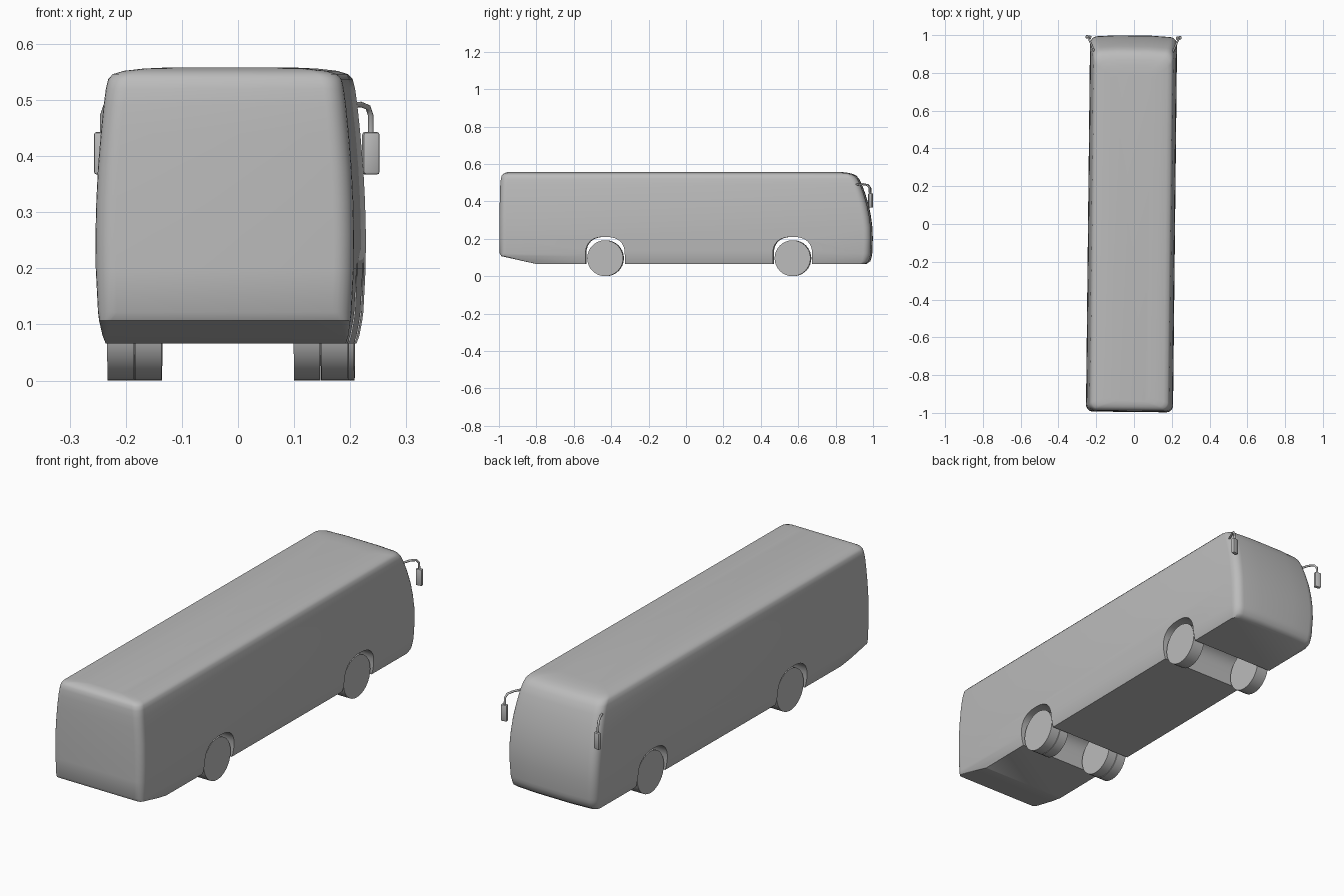
import bpy, bmesh, math
from mathutils import Matrix, Vector

cube = bpy.data.objects.get("Cube")
if cube:
    bpy.data.objects.remove(cube, do_unlink=True)

paint = bpy.data.materials.new("plain_grey")
paint.use_nodes = True
paint.diffuse_color = (0.5, 0.5, 0.5, 1)
paint.node_tree.nodes["Principled BSDF"].inputs["Base Color"].default_value = (0.5, 0.5, 0.5, 1)

# The whole vehicle stands slightly turned about the vertical axis
PLACE = Matrix.Translation((-0.013, 0, 0)) @ Matrix.Rotation(-0.011, 4, "Z")


def make_object(name, bm, angle=30):
    bmesh.ops.recalc_face_normals(bm, faces=bm.faces)
    mesh = bpy.data.meshes.new(name)
    bm.to_mesh(mesh)
    bm.free()
    obj = bpy.data.objects.new(name, mesh)
    bpy.context.collection.objects.link(obj)
    mesh.materials.append(paint)
    mesh.transform(PLACE)
    smooth(obj, angle)
    return obj


def smooth(obj, angle):
    bpy.ops.object.select_all(action="DESELECT")
    obj.select_set(True)
    bpy.context.view_layer.objects.active = obj
    bpy.ops.object.shade_smooth_by_angle(angle=math.radians(angle))


def loft(rings):
    """Skin equal-length rings of points and cap both ends."""
    bm = bmesh.new()
    rows = [[bm.verts.new(p) for p in ring] for ring in rings]
    n = len(rows[0])
    for low, high in zip(rows, rows[1:]):
        for i in range(n):
            j = (i + 1) % n
            bm.faces.new((low[i], low[j], high[j], high[i]))
    bm.faces.new(rows[0][::-1])
    bm.faces.new(rows[-1])
    return bm


def plan_ring(z, half, rear, front, r_rear, r_front, steps=6):
    """Rounded rectangle outline with a gently bowed front."""
    right = []
    for k in range(steps + 1):
        a = -math.pi / 2 + math.pi / 2 * k / steps
        right.append((half - r_rear + r_rear * math.cos(a), rear + r_rear + r_rear * math.sin(a)))
    for k in range(steps + 1):
        a = math.pi / 2 * k / steps
        right.append((half - r_front + r_front * math.cos(a),
                      front - 0.006 - r_front + r_front * math.sin(a)))
    right.append((half * 0.4, front))
    return [(x, y, z) for x, y in right] + [(-x, y, z) for x, y in reversed(right)]


# Body shell: height, half width, rear, front, rear corner, front corner
levels = [
    (0.066, 0.214, -0.80, 0.965, 0.004, 0.03),
    (0.080, 0.219, -0.865, 0.985, 0.006, 0.035),
    (0.107, 0.224, -0.985, 0.993, 0.022, 0.04),
    (0.122, 0.226, -0.994, 0.995, 0.034, 0.04),
    (0.200, 0.230, -0.995, 0.998, 0.036, 0.04),
    (0.260, 0.2305, -0.995, 0.996, 0.036, 0.04),
    (0.320, 0.229, -0.995, 0.988, 0.036, 0.04),
    (0.380, 0.226, -0.994, 0.976, 0.036, 0.04),
    (0.440, 0.221, -0.993, 0.958, 0.036, 0.04),
    (0.490, 0.216, -0.991, 0.940, 0.036, 0.04),
    (0.520, 0.212, -0.988, 0.925, 0.036, 0.04),
    (0.537, 0.208, -0.984, 0.910, 0.036, 0.04),
    (0.546, 0.200, -0.977, 0.893, 0.034, 0.04),
    (0.552, 0.180, -0.967, 0.870, 0.03, 0.035),
    (0.556, 0.145, -0.955, 0.840, 0.03, 0.03),
    (0.558, 0.100, -0.940, 0.800, 0.03, 0.03),
]
body = make_object("body", loft([plan_ring(*row) for row in levels]), 40)

REAR_AXLE, FRONT_AXLE = -0.43, 0.572


def arch_ring(x, axle):
    """Wheel arch outline: straight legs, rounded shoulders, nearly flat top."""
    pts = [(-0.105, -0.05)]
    for k in range(17):
        a = math.pi - math.pi * k / 16
        pts.append((0.105 * math.copysign(abs(math.cos(a)) ** 0.8, math.cos(a)),
                    0.115 + 0.095 * math.sin(a) ** 0.8 if 0 < k < 16 else 0.115))
    pts.append((0.105, -0.05))
    return [(x, axle + y, z) for y, z in pts]


# Wheel channels cut right across the body
for axle in (REAR_AXLE, FRONT_AXLE):
    cutter = make_object("arch_cutter", loft([arch_ring(x, axle) for x in (-0.4, 0.4)]))
    cutter.hide_render = True
    cut = body.modifiers.new("wheel_arch", "BOOLEAN")
    cut.operation, cut.solver, cut.object = "DIFFERENCE", "EXACT", cutter
    bpy.ops.object.select_all(action="DESELECT")
    bpy.context.view_layer.objects.active = body
    body.select_set(True)
    bpy.ops.object.modifier_apply(modifier=cut.name)
    bpy.data.objects.remove(cutter, do_unlink=True)
smooth(body, 40)


# Wheels: plain discs, single in front and twin behind
def wheel(name, x_in, x_out, axle):
    bm = bmesh.new()
    turn = Matrix.Translation(((x_in + x_out) / 2, axle, 0.096)) @ Matrix.Rotation(math.pi / 2, 4, "Y")
    bmesh.ops.create_cone(bm, cap_ends=True, segments=32, radius1=0.096, radius2=0.096,
                          depth=abs(x_out - x_in), matrix=turn)
    make_object(name, bm)


# Mirror arm: round tube swept along a bent path
def mirror_arm(name, side):
    path = [Vector(p) for p in ((0.205, 0.905, 0.49), (0.222, 0.945, 0.492), (0.234, 0.972, 0.487),
                                (0.239, 0.983, 0.472), (0.239, 0.986, 0.43))]
    rings = []
    for i, p in enumerate(path):
        along = (path[min(i + 1, len(path) - 1)] - path[max(i - 1, 0)]).normalized()
        u = along.cross(Vector((0.8, -0.6, 0))).normalized()
        v = along.cross(u)
        rings.append([])
        for k in range(8):
            a = k * math.pi / 4
            q = p + 0.005 * (u * math.cos(a) + v * math.sin(a))
            rings[-1].append((q.x * side, q.y, q.z))
    make_object(name, loft(rings), 50)


# Mirror housing: thin rounded box
def mirror_housing(name, side):
    bm = bmesh.new()
    bmesh.ops.create_cube(bm, size=1)
    bmesh.ops.scale(bm, vec=(0.03, 0.018, 0.076), verts=bm.verts)
    bmesh.ops.bevel(bm, geom=bm.edges[:], offset=0.005, segments=2, affect="EDGES", profile=0.5)
    bmesh.ops.transform(bm, verts=bm.verts, matrix=Matrix.Translation((0.239 * side, 0.987, 0.405))
                        @ Matrix.Rotation(0.2 * side, 4, "Z"))
    make_object(name, bm, 40)


for side, label in ((1, "left"), (-1, "right")):
    wheel(label + "_front_wheel", 0.155 * side, 0.2145 * side, FRONT_AXLE)
    wheel(label + "_rear_outer_wheel", 0.167 * side, 0.2145 * side, REAR_AXLE)
    wheel(label + "_rear_inner_wheel", 0.118 * side, 0.1645 * side, REAR_AXLE)
    mirror_arm(label + "_mirror_arm", side)
    mirror_housing(label + "_mirror", side)
